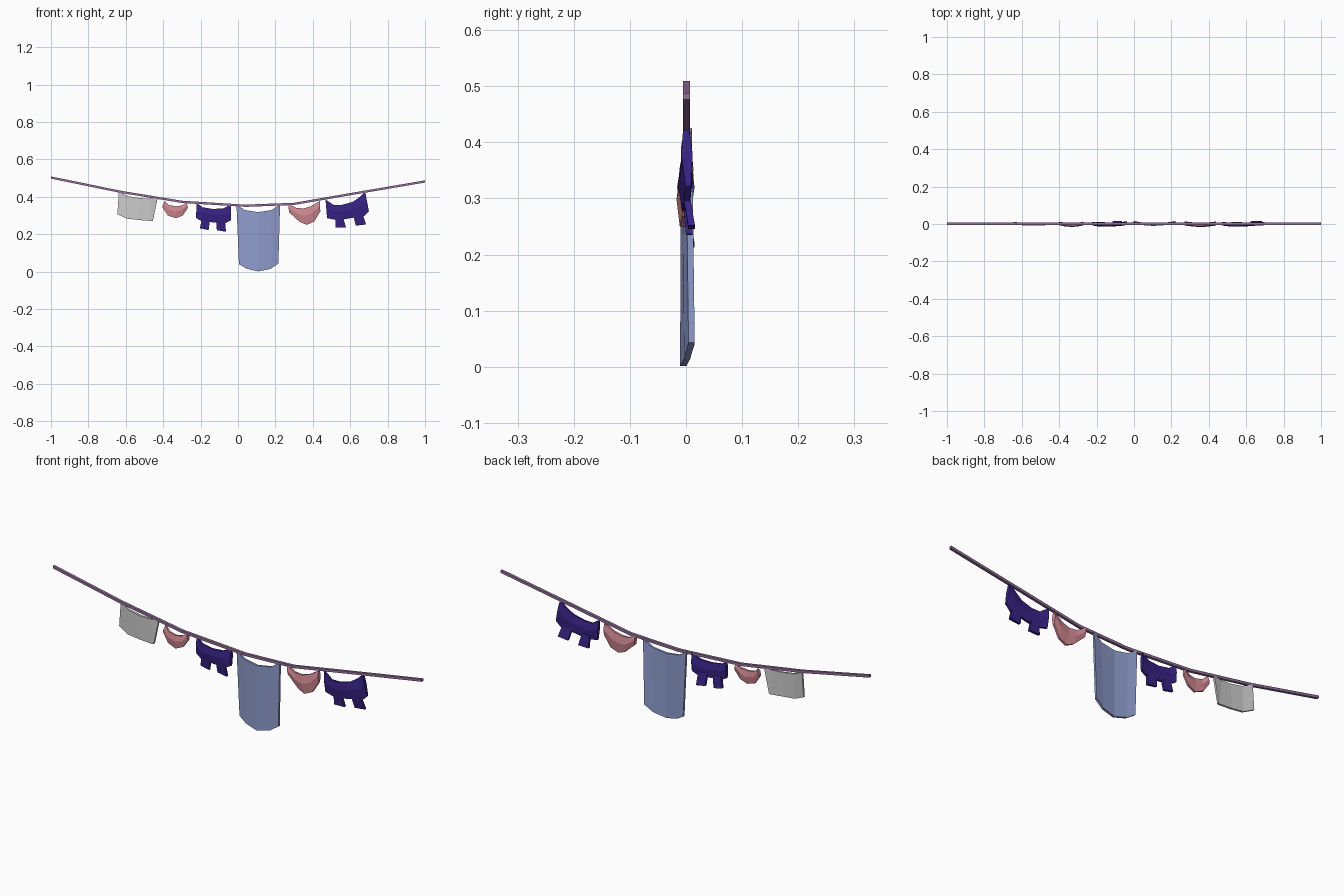
import bpy, bmesh


def material(name, rgb):
    m = bpy.data.materials.new(name)
    m.diffuse_color = (*rgb, 1)
    return m


PINK = material("pink_cloth", (0.64, 0.25, 0.29))
PURPLE = material("purple_cloth", (0.04, 0.017, 0.24))
BLUE = material("blue_cloth", (0.28, 0.34, 0.62))
ROPE = material("rope_fibre", (0.30, 0.17, 0.33))


def add_slab(bm, cols, half, bulge=None):
    """Closed sheet from columns (x_top, z_top, x_bottom, z_bottom, y_top, y_bottom)."""
    levels = [(0, half), (1, half)] if bulge is None else [(0, half), (0.45, bulge), (1, half)]
    rings = []
    for xt, zt, xb, zb, yt, yb in cols:
        pts = [(xt + (xb - xt) * f, yt + (yb - yt) * f, zt + (zb - zt) * f, h) for f, h in levels]
        ring = [bm.verts.new((x, y - h, z)) for x, y, z, h in pts]
        ring += [bm.verts.new((x, y + h, z)) for x, y, z, h in reversed(pts)]
        rings.append(ring)
    n = len(rings[0])
    for a, b in zip(rings, rings[1:]):
        for i in range(n):
            bm.faces.new((a[i], a[(i + 1) % n], b[(i + 1) % n], b[i]))
    bm.faces.new(rings[0])
    bm.faces.new(rings[-1])


def build(name, slabs, mat=None):
    bm = bmesh.new()
    for s in slabs:
        add_slab(bm, *s)
    bmesh.ops.recalc_face_normals(bm, faces=bm.faces)
    me = bpy.data.meshes.new(name)
    bm.to_mesh(me)
    bm.free()
    if mat:
        me.materials.append(mat)
    ob = bpy.data.objects.new(name, me)
    bpy.context.collection.objects.link(ob)


# sagging square rope
rope = [(-1, .503), (-.63, .427), (-.30, .373), (0.04, .352), (.30, .362), (.60, .414), (1, .482)]
build("rope", [([(x, z + .006, x, z - .006, .001, .001) for x, z in rope], .0065)], ROPE)

# grey cloth
build("grey_towel", [([
    (-.637, .426, -.645, .307, .006, .006),
    (-.585, .403, -.593, .283, -.002, -.002),
    (-.525, .393, -.530, .276, -.004, -.003),
    (-.475, .390, -.460, .270, -.002, .000),
    (-.430, .392, -.455, .271, .004, .002)], .005)])

# long blue towel
build("blue_towel", [([
    (-.008, .357, .005, .040, .006, .010),
    (.037, .329, .045, .016, .000, .002),
    (.107, .318, .107, .001, -.004, -.005),
    (.180, .329, .172, .014, .000, .002),
    (.225, .360, .216, .043, .006, .010)], .0055)], BLUE)

# pink briefs
build("small_pink_briefs", [([
    (-.393, .378, -.405, .345, .003, .002),
    (-.370, .356, -.375, .300, -.003, -.002),
    (-.332, .349, -.332, .285, -.006, -.006),
    (-.298, .354, -.295, .300, -.003, -.002),
    (-.274, .370, -.268, .340, .003, .002)], .005, .010)], PINK)
build("large_pink_briefs", [([
    (.270, .362, .272, .318, .003, .002),
    (.312, .340, .330, .265, -.003, -.002),
    (.350, .338, .368, .250, -.006, -.006),
    (.390, .349, .408, .268, -.003, -.002),
    (.438, .378, .440, .322, .003, .002)], .005, .011)], PINK)


# purple shorts: waist panel plus two flared legs
def shorts(name, waist, legs):
    slabs = [(waist, .005, .010)]
    for (xa, za, xb, zb), (xc, zc, xd, zd), y in legs:
        slabs.append(([(xa, za, xb, zb, 0, y), (xc, zc, xd, zd, 0, y)], .006))
    build(name, slabs, PURPLE)


shorts("small_purple_shorts", [
    (-.222, .368, -.224, .286, .002, .002),
    (-.190, .344, -.195, .270, -.004, -.002),
    (-.135, .335, -.130, .263, -.005, -.002),
    (-.080, .338, -.068, .259, -.002, .000),
    (-.038, .358, -.038, .274, .006, .004)],
    [((-.193, .285, -.204, .232), (-.150, .280, -.157, .222), .006),
     ((-.118, .280, -.113, .221), (-.070, .275, -.064, .213), .009)])
shorts("large_purple_shorts", [
    (.468, .385, .476, .286, .002, .002),
    (.512, .356, .520, .277, -.005, -.002),
    (.555, .357, .570, .280, -.006, -.002),
    (.612, .372, .625, .290, -.003, .000),
    (.650, .398, .674, .297, .002, .002),
    (.680, .427, .700, .322, .000, .004)],
    [((.520, .295, .522, .235), (.560, .298, .577, .237), .006),
     ((.615, .305, .630, .246), (.665, .310, .685, .252), .010)])
